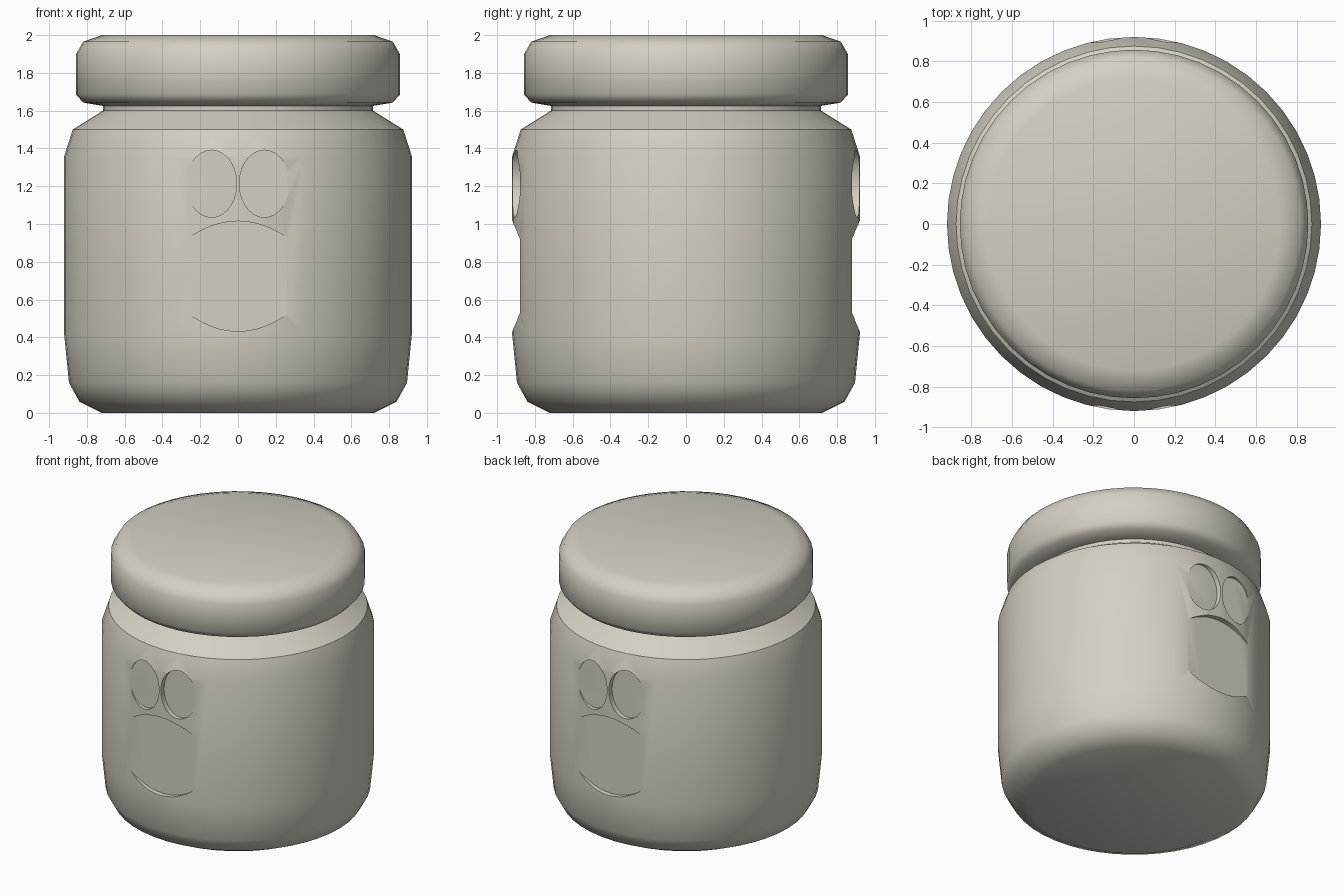
import bpy, bmesh, math

if "Cube" in bpy.data.objects:
    bpy.data.objects.remove(bpy.data.objects["Cube"], do_unlink=True)

mat = bpy.data.materials.new("warm_ivory")
mat.use_nodes = True
colour = (0.66, 0.63, 0.55, 1)
mat.diffuse_color = colour
mat.node_tree.nodes["Principled BSDF"].inputs["Base Color"].default_value = colour

SEGMENTS = 48
FLAT = 0.88   # depth of the pressed face details


def add_object(name, bm):
    bmesh.ops.recalc_face_normals(bm, faces=bm.faces)
    mesh = bpy.data.meshes.new(name)
    bm.to_mesh(mesh)
    bm.free()
    mesh.materials.append(mat)
    obj = bpy.data.objects.new(name, mesh)
    bpy.context.collection.objects.link(obj)
    return obj


def lathe(name, profile):
    """Revolve (radius, height) points and cap both ends."""
    bm = bmesh.new()
    rings = []
    for r, z in profile:
        rings.append([bm.verts.new((r * math.cos(a), r * math.sin(a), z))
                      for a in (math.tau * i / SEGMENTS for i in range(SEGMENTS))])
    for low, high in zip(rings, rings[1:]):
        for i in range(SEGMENTS):
            j = (i + 1) % SEGMENTS
            bm.faces.new((low[i], low[j], high[j], high[i]))
    bm.faces.new(rings[0])
    bm.faces.new(rings[-1])
    return add_object(name, bm)


def cutter(name, outline, side):
    """Extrude an (x, z) outline outwards from the flat depth."""
    bm = bmesh.new()
    face = bm.faces.new([bm.verts.new((x, side * FLAT, z)) for x, z in outline])
    new = bmesh.ops.extrude_face_region(bm, geom=[face])["geom"]
    verts = [v for v in new if isinstance(v, bmesh.types.BMVert)]
    bmesh.ops.translate(bm, verts=verts, vec=(0, side * 0.2, 0))
    obj = add_object(name, bm)
    obj.hide_render = True
    return obj


def smooth(obj, degrees):
    bpy.ops.object.select_all(action="DESELECT")
    obj.select_set(True)
    bpy.context.view_layer.objects.active = obj
    bpy.ops.object.shade_smooth_by_angle(angle=math.radians(degrees))


# Jar body and lid
jar = lathe("jar_body", [(0.72, 0), (0.84, 0.06), (0.895, 0.16), (0.92, 0.41),
                         (0.92, 1.36), (0.875, 1.5), (0.715, 1.6), (0.715, 1.63)])
lid = lathe("jar_lid", [(0.715, 1.625), (0.82, 1.643), (0.857, 1.685),
                        (0.857, 1.9), (0.82, 1.965), (0.72, 2.0)])

# Eye and mouth outlines
eye = [(0.14 + 0.133 * math.cos(a), 1.213 + 0.178 * math.sin(a))
       for a in (math.tau * i / 28 for i in range(28))]
steps = [-0.3 + 0.05 * i for i in range(13)]
mouth = [(x, 0.432 + 1.35 * x * x) for x in steps]
mouth += [(x, 1.015 - 1.3 * x * x) for x in reversed(steps)]

# Press the same face into the front and the back
cutters = []
for side, label in ((-1, "front"), (1, "back")):
    cutters.append(cutter(label + "_mouth_cutter", mouth, side))
    for sign, hand in ((1, "left"), (-1, "right")):
        outline = [(sign * x, z) for x, z in eye]
        cutters.append(cutter(f"{label}_{hand}_eye_cutter", outline, side))

bpy.context.view_layer.objects.active = jar
for c in cutters:
    mod = jar.modifiers.new(c.name, "BOOLEAN")
    mod.operation = "DIFFERENCE"
    mod.solver = "EXACT"
    mod.object = c
    bpy.ops.object.modifier_apply(modifier=mod.name)
for c in cutters:
    bpy.data.objects.remove(c, do_unlink=True)

smooth(jar, 35)
smooth(lid, 50)
